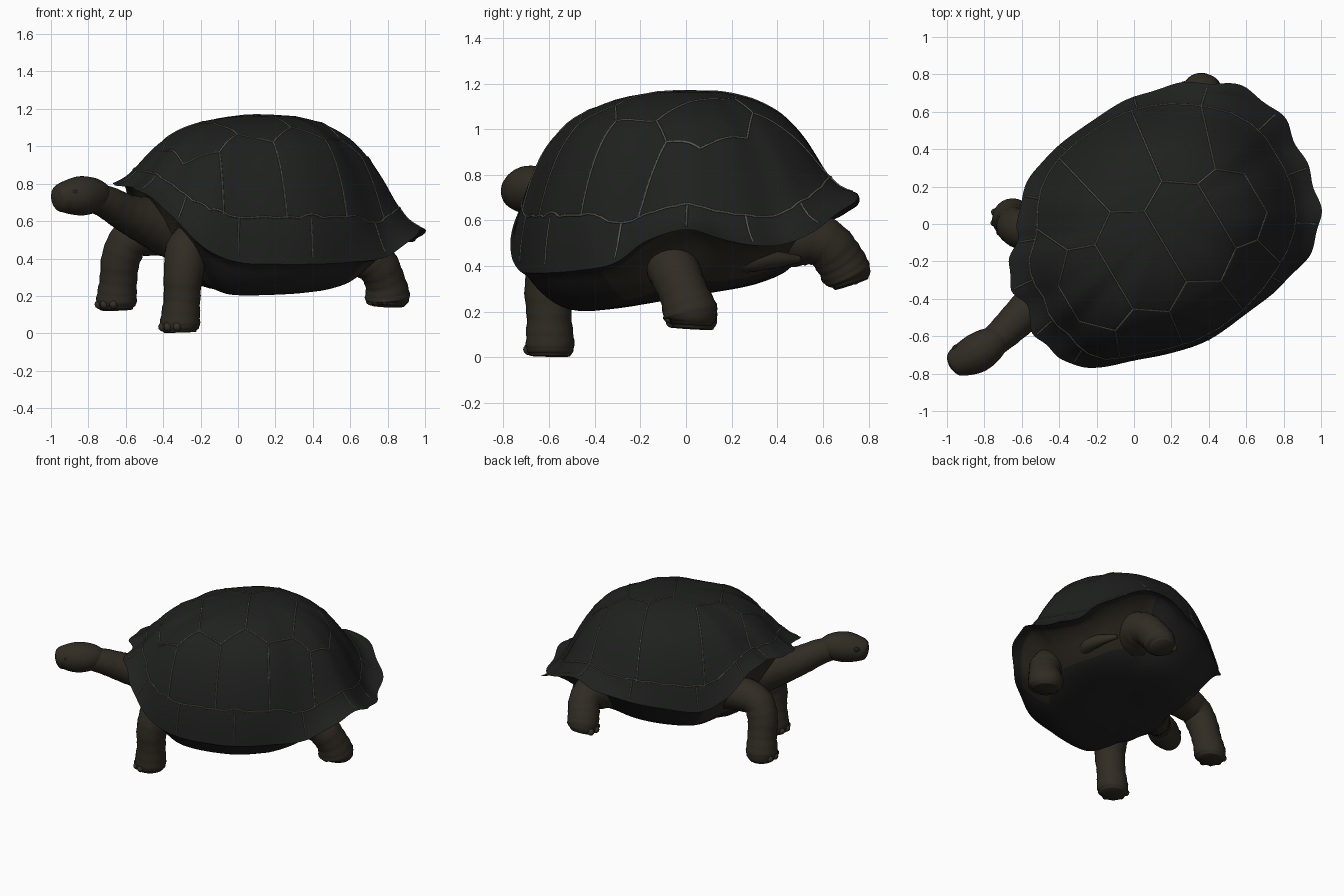
import bpy, bmesh, math
from mathutils import Vector, Matrix, Quaternion
from mathutils.bvhtree import BVHTree

if "Cube" in bpy.data.objects:
    bpy.data.objects.remove(bpy.data.objects["Cube"])


def material(name, rgb):
    m = bpy.data.materials.new(name)
    m.diffuse_color = (*rgb, 1)
    m.use_nodes = True
    m.node_tree.nodes["Principled BSDF"].inputs["Base Color"].default_value = m.diffuse_color
    return m


SHELL = material("shell_dark", (0.0135, 0.015, 0.0135))
SEAM = material("seam_grey", (0.1, 0.1, 0.085))
SKIN = material("skin_brown", (0.03, 0.025, 0.017))
CLAW = material("claw_grey", (0.036, 0.031, 0.024))


def spline(pts, n, closed=False):
    pts = [Vector(p) for p in pts]
    k, out = len(pts), []
    for i in range(k if closed else k - 1):
        idx = [(i + d) % k if closed else min(max(i + d, 0), k - 1) for d in (-1, 0, 1, 2)]
        a, b, c, d = (pts[j] for j in idx)
        for s in range(n):
            t = s / n
            out.append((b * 2 + (c - a) * t + (a * 2 - b * 5 + c * 4 - d) * t * t
                        + (b * 3 - a - c * 3 + d) * t ** 3) * 0.5)
    return out if closed else out + [pts[-1]]


def loft(name, rings, mats, ends=(None, None), pick=None):
    bm = bmesh.new()
    vs = [[bm.verts.new(p) for p in r] for r in rings]
    n = len(rings[0])
    for i in range(len(vs) - 1):
        for j in range(n):
            k = (j + 1) % n
            f = bm.faces.new((vs[i][j], vs[i][k], vs[i + 1][k], vs[i + 1][j]))
            if pick:
                f.material_index = pick(i, j)
    for tip, ring in zip(ends, (vs[0], vs[-1])):
        if tip is not None:
            v = bm.verts.new(tip)
            for j in range(n):
                bm.faces.new((ring[j], ring[(j + 1) % n], v))
    bmesh.ops.recalc_face_normals(bm, faces=bm.faces)
    return finish(name, bm, mats)


def finish(name, bm, mats):
    for f in bm.faces:
        f.smooth = True
    me = bpy.data.meshes.new(name)
    bm.to_mesh(me)
    bm.free()
    ob = bpy.data.objects.new(name, me)
    bpy.context.collection.objects.link(ob)
    for m in mats:
        me.materials.append(m)
    return ob


# Shell rim: x, y, height, flare amount
RIM = [(-.62, 0, .81, .7), (-.60, .15, .76, .6), (-.52, .30, .62, .4), (-.40, .42, .55, .25),
       (-.20, .57, .58, .25), (0, .68, .62, .45), (.20, .74, .66, .75), (.40, .76, .72, 1.05),
       (.60, .72, .67, 1.1), (.77, .60, .58, 1), (.86, .45, .50, .9), (.93, .30, .49, .8),
       (.98, .15, .52, .85), (.995, 0, .56, .9), (.93, -.17, .51, .8), (.80, -.32, .41, .5),
       (.60, -.48, .38, 0), (.40, -.62, .37, 0), (.20, -.69, .37, 0), (0, -.73, .38, 0),
       (-.17, -.765, .45, .1), (-.33, -.755, .60, .5), (-.43, -.68, .70, .7), (-.53, -.60, .76, .7),
       (-.57, -.45, .78, .6), (-.65, -.35, .79, .7), (-.67, -.22, .80, .7), (-.63, -.10, .81, .7)]
rim = spline(RIM, 6, True)
APEX = Vector((.17, .03, 1.17))


def shell_ring(level, base):
    side_r, side_h, end_r, end_h = level
    ring = []
    for i, p in enumerate(rim):
        w = min(max(p[3], 0), 1.2)
        r = side_r + (end_r - side_r) * w
        h = side_h + (end_h - side_h) * w
        r *= 1 + 0.014 * w * max(0, r - .85) / .15 * math.cos(i / 9.333 * math.tau)
        x, y = APEX.x + (p[0] - APEX.x) * r, APEX.y + (p[1] - APEX.y) * r
        ring.append(Vector((x, y, p[2] + (base(y) - p[2]) * h)))
    return ring


# Carapace: side and end profiles as radius, height
DOME = [(1, 0, 1, 0), (.985, .18, .89, .07), (.945, .37, .80, .22), (.88, .55, .715, .42),
        (.79, .71, .62, .61), (.66, .84, .495, .79), (.44, .945, .33, .92), (.22, .99, .16, .985)]
dome = [shell_ring(l, lambda y: APEX.z) for l in spline(DOME, 3)]
shell = loft("carapace", dome, [SHELL], (None, APEX))

# Underside: skin at the ends, plastron in the middle
UNDER = [(1, 0, 1, 0), (.95, .12, .90, -.03), (.88, .4, .78, .2), (.78, .7, .67, .55),
         (.64, .92, .56, .85), (.40, 1, .40, .98), (.2, 1, .2, 1)]
floor = lambda y: .265 + .17 * y
under = [shell_ring(l, floor) for l in spline(UNDER, 3)]
ENDS = [p[3] > .3 and not 18 < j < 42 for j, p in enumerate(rim)]
loft("belly", under, [SHELL, SKIN], (None, (APEX.x, APEX.y, floor(APEX.y))),
     lambda i, j: int(2 < i < 11 and ENDS[j]))

# Scute seams draped over the carapace
tree = BVHTree.FromPolygons([v.co for v in shell.data.vertices],
                            [tuple(p.vertices) for p in shell.data.polygons])
seam = bpy.data.curves.new("scute_seams", 'CURVE')
seam.dimensions = '3D'
seam.bevel_depth = 0.005
seam.bevel_resolution = 1


def drape(pts):
    path = []
    for a, b in zip(pts, pts[1:]):
        for s in range(13):
            q = Vector(a[:2]).lerp(Vector(b[:2]), s / 12)
            hit = tree.ray_cast(Vector((q.x, q.y, 2)), Vector((0, 0, -1)))[0]
            if hit and (not path or (hit - path[-1]).length > .004):
                path.append(hit)
    sp = seam.splines.new('POLY')
    sp.points.add(len(path) - 1)
    for pt, co in zip(sp.points, path):
        pt.co = (*co, 1)


FWD, LEFT = Vector((-.86, -.51)), Vector((.51, -.86))
at = lambda u, v: Vector((.22, -.09)) + FWD * u + LEFT * v
US = [.66, .52, .38, .22, .06, -.10, -.26, -.38, -.50]
VS = [.11, .25, .20, .31, .22, .31, .20, .22, .12]
marg = dome[5]
for s in (-1, 1):
    drape([at(u, v * s) for u, v in zip(US, VS)])
    for u, v in list(zip(US, VS))[1::2]:
        tip = at(u, v * s)
        d = (at(u * 1.45, s * .75) - tip).normalized()
        drape([tip, max(marg, key=lambda p: (p.xy - tip).normalized().dot(d))])
for u, v in list(zip(US, VS))[::2]:
    drape([at(u, -v), at(u, v)])
drape([marg[i] for i in range(0, len(marg), 4)] + [marg[0]])
for i in range(6, len(marg), 12):
    drape([marg[i], dome[2][i], dome[1][i]])
ob = bpy.data.objects.new("scute_seams", seam)
bpy.context.collection.objects.link(ob)
seam.materials.append(SEAM)


# Limbs: swept along x, y, z, radius points, with faint skin folds
def limb(name, pts, fold=.02):
    path = spline(pts, 6)
    rings, q, old = [], Quaternion(), Vector((0, 0, 1))
    for i, p in enumerate(path):
        t = (path[min(i + 1, len(path) - 1)] - path[max(i - 1, 0)]).xyz.normalized()
        q = old.rotation_difference(t) @ q
        old = t
        r = p[3] * (1 + fold * math.sin(i * 2.1))
        rings.append([p.xyz + q @ Vector((r * math.cos(a), r * math.sin(a), 0))
                      for a in (k * math.tau / 24 for k in range(24))])
    return loft(name, rings, [SKIN], (path[0].xyz, path[-1].xyz))


def ball(name, loc, size, mat, yaw=0):
    bm = bmesh.new()
    bmesh.ops.create_uvsphere(bm, u_segments=16, v_segments=10, radius=1, matrix=(
        Matrix.Translation(loc) @ Matrix.Rotation(yaw, 4, 'Z') @ Matrix.Diagonal((*size, 1))))
    finish(name, bm, [mat])


LEGS = {
    "front_left": [(-.31, -.595, .005, .085), (-.31, -.595, .05, .106), (-.30, -.60, .18, .098),
                   (-.29, -.60, .33, .106), (-.25, -.53, .47, .12), (-.05, -.35, .50, .14)],
    "front_right": [(-.65, .03, .125, .085), (-.65, .03, .17, .108), (-.64, .01, .28, .100),
                    (-.62, -.02, .42, .105), (-.54, -.03, .52, .11), (-.25, .0, .54, .14)],
    "rear_left": [(.80, .02, .145, .085), (.80, .02, .19, .12), (.785, -.01, .28, .108),
                  (.73, -.05, .38, .115), (.6, -.06, .44, .13), (.35, .0, .46, .15)],
    "rear_right": [(.36, .725, .32, .075), (.36, .71, .36, .105), (.38, .67, .43, .108),
                   (.41, .61, .50, .11), (.40, .50, .53, .13), (.3, .3, .52, .15)],
}
for name, pts in LEGS.items():
    limb(name + "_leg", pts)
    foot = Vector(pts[1][:3])
    for k, a in enumerate((-50, -17, 17, 50)):
        d = Matrix.Rotation(math.radians(a), 2) @ FWD.normalized()
        loc = foot + Vector((d.x * .09, d.y * .09, -.015))
        ball(f"{name}_claw_{k + 1}", loc, (.03, .023, .026), CLAW, math.atan2(d.y, d.x))

# Neck and head
limb("neck", [(-.80, -.67, .735, .075), (-.70, -.585, .70, .088), (-.60, -.49, .645, .102),
              (-.48, -.39, .60, .13), (-.33, -.29, .55, .16), (-.1, -.15, .52, .19)], .01)
limb("head", [(-.975, -.765, .705, .03), (-.96, -.755, .71, .065), (-.92, -.73, .725, .088),
              (-.84, -.69, .735, .105), (-.76, -.635, .735, .09), (-.70, -.585, .72, .05)], 0)
for s in (-1, 1):
    side = Vector((.55, -.83, 0)) * s
    ball("eye_" + ("left" if s > 0 else "right"), Vector((-.91, -.725, .755)) + side * .077,
         (.022, .016, .018), SHELL, math.atan2(-.55, -.83))

# Tail tucked sideways under the rear rim
limb("tail", [(.57, .50, .43, .015), (.63, .38, .43, .04), (.65, .26, .43, .06), (.55, .1, .45, .09)])
